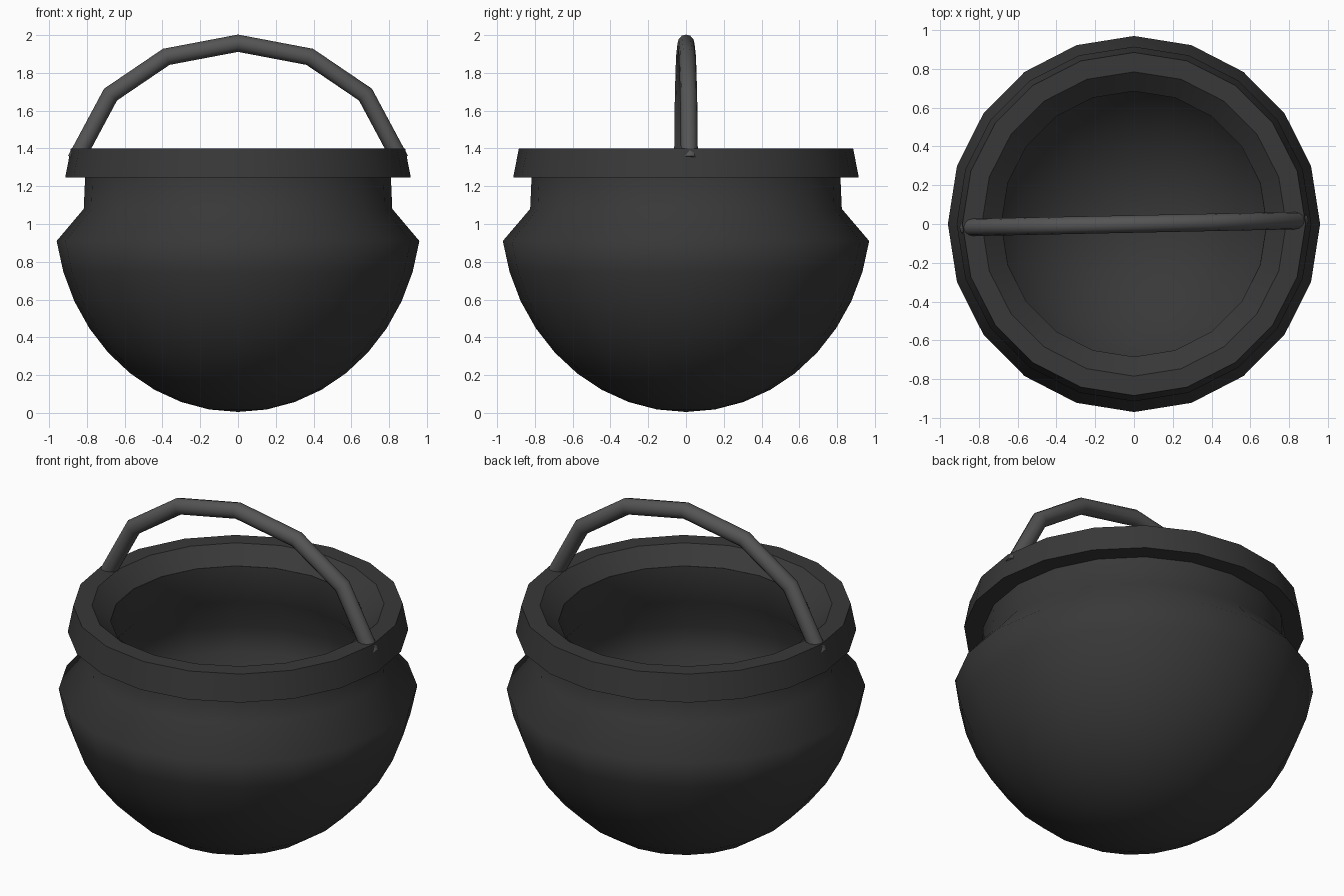
import bpy, bmesh, math
from mathutils import Vector

if "Cube" in bpy.data.objects:
    bpy.data.objects.remove(bpy.data.objects["Cube"])

SIDES = 20


def material(name, v):
    m = bpy.data.materials.new(name)
    m.diffuse_color = (v, v, v, 1)
    m.use_nodes = True
    m.node_tree.nodes["Principled BSDF"].inputs["Base Color"].default_value = m.diffuse_color
    return m


def finish(bm, name, mat, angle):
    bmesh.ops.recalc_face_normals(bm, faces=bm.faces)
    me = bpy.data.meshes.new(name)
    bm.to_mesh(me)
    bm.free()
    me.materials.append(mat)
    ob = bpy.data.objects.new(name, me)
    bpy.context.collection.objects.link(ob)
    bpy.ops.object.select_all(action='DESELECT')
    ob.select_set(True)
    bpy.context.view_layer.objects.active = ob
    bpy.ops.object.shade_smooth_by_angle(angle=math.radians(angle))
    return ob


def lathe(profile, name, mat, angle, closed=False, x_scale=1.0):
    """Spin (radius, z) points around z; radius 0 becomes a pole."""
    bm = bmesh.new()
    rings = []
    for r, z in profile:
        if r == 0:
            rings.append([bm.verts.new((0, 0, z))] * SIDES)
        else:
            a = [2 * math.pi * i / SIDES for i in range(SIDES)]
            rings.append([bm.verts.new((r * x_scale * math.sin(t), r * math.cos(t), z)) for t in a])
    pairs = list(zip(rings, rings[1:]))
    if closed:
        pairs.append((rings[-1], rings[0]))
    for p, q in pairs:
        for i in range(SIDES):
            j = (i + 1) % SIDES
            bm.faces.new(list(dict.fromkeys((p[i], p[j], q[j], q[i]))))
    return finish(bm, name, mat, angle)


iron = material("dark_iron", 0.04)
steel = material("handle_iron", 0.09)


# Bowl: stretched sphere below, shoulder and neck above, thick wall inside
def dome(radius, height, base):
    s, c = math.sin(math.radians(81)), 1 - math.cos(math.radians(81))
    return [(radius * math.sin(math.radians(9 * k)) / s if k else 0,
             base + height * (1 - math.cos(math.radians(9 * k))) / c) for k in range(10)]


outer = dome(0.97, 0.905, 0.005) + [(0.825, 1.08), (0.817, 1.26)]
inner = [(0.69, 1.31), (0.69, 1.10)] + dome(0.84, 0.75, 0.13)[::-1]
lathe(outer + inner, "bowl", iron, 60, x_scale=0.99)

# Flared rim band with a chamfered mouth
lathe([(0.80, 1.245), (0.915, 1.245), (0.885, 1.40), (0.785, 1.40), (0.685, 1.31)],
      "rim", iron, 25, closed=True)

# Bail handle: mitred tube along an arch, turned slightly about z
half = [(0.86, 1.34), (0.675, 1.685), (0.38, 1.885)]
path = [Vector((-x, 0, z)) for x, z in half] + [Vector((0, 0, 1.957))]
path += [Vector((x, 0, z)) for x, z in reversed(half)]
bm = bmesh.new()
rings, n, rad = [], 12, 0.045
for i, p in enumerate(path):
    d0 = (p - path[i - 1]).normalized() if i else (path[1] - p).normalized()
    d1 = (path[i + 1] - p).normalized() if i < len(path) - 1 else d0
    t = (d0 + d1).normalized()
    side = Vector((-t.z, 0, t.x)) / t.dot(d0)
    rings.append([bm.verts.new(p + rad * (math.cos(2 * math.pi * k / n) * side
                  + math.sin(2 * math.pi * k / n) * Vector((0, 1, 0)))) for k in range(n)])
for p, q in zip(rings, rings[1:]):
    for k in range(n):
        bm.faces.new((p[k], p[(k + 1) % n], q[(k + 1) % n], q[k]))
bm.faces.new(rings[0])
bm.faces.new(rings[-1])
handle = finish(bm, "handle", steel, 35)
handle.rotation_euler.z = math.radians(1.2)
